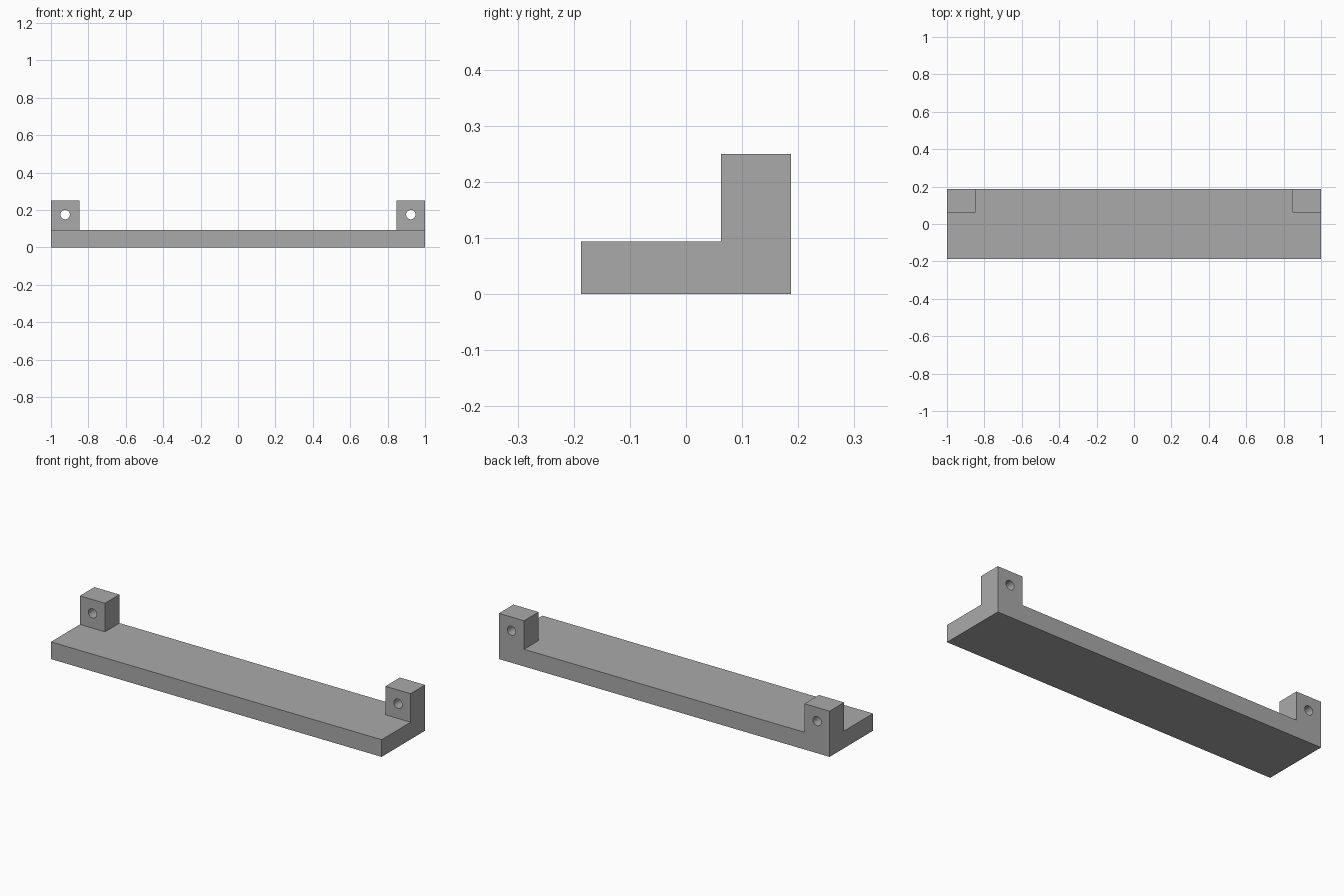
import bpy
import math

if "Cube" in bpy.data.objects:
    bpy.data.objects.remove(bpy.data.objects["Cube"], do_unlink=True)

LENGTH, DEPTH = 2.0, 0.375
BASE_H, LUG_TOP = 0.094, 0.25
LUG_W, LUG_D = 0.152, 0.125
HOLE_R, HOLE_Z = 0.025, 0.175

grey = bpy.data.materials.new("plain_grey")
grey.use_nodes = True
colour = (0.4, 0.4, 0.4, 1)
grey.diffuse_color = colour
grey.node_tree.nodes["Principled BSDF"].inputs["Base Color"].default_value = colour


def box(name, low, high):
    centre = [(a + b) / 2 for a, b in zip(low, high)]
    bpy.ops.mesh.primitive_cube_add(size=1, location=centre)
    ob = bpy.context.object
    ob.name = name
    ob.scale = [b - a for a, b in zip(low, high)]
    bpy.ops.object.transform_apply(location=True, rotation=False, scale=True)
    ob.data.materials.append(grey)
    return ob


def combine(target, tool, operation):
    mod = target.modifiers.new(operation.lower(), "BOOLEAN")
    mod.operation = operation
    mod.solver = "EXACT"
    mod.object = tool
    bpy.context.view_layer.objects.active = target
    bpy.ops.object.modifier_apply(modifier=mod.name)
    bpy.data.objects.remove(tool, do_unlink=True)


# Flat base bar
half, back = LENGTH / 2, DEPTH / 2
bracket = box("mounting_bracket", (-half, -back, 0), (half, back, BASE_H))

# Upright lugs at the rear corners, each drilled front to back
for side in (-1, 1):
    ends = sorted((side * half, side * (half - LUG_W)))
    lug = box("lug", (ends[0], back - LUG_D, 0), (ends[1], back, LUG_TOP))
    combine(bracket, lug, "UNION")
    bpy.ops.mesh.primitive_cylinder_add(
        vertices=32, radius=HOLE_R, depth=LUG_D * 2,
        location=(side * (half - LUG_W / 2), back - LUG_D / 2, HOLE_Z),
        rotation=(math.pi / 2, 0, 0))
    drill = bpy.context.object
    drill.name = "drill"
    drill.hide_render = True
    drill.data.materials.append(grey)
    combine(bracket, drill, "DIFFERENCE")

# Smooth hole walls, crisp block edges
bpy.ops.object.select_all(action="DESELECT")
bracket.select_set(True)
bpy.context.view_layer.objects.active = bracket
bpy.ops.object.shade_smooth_by_angle(angle=math.radians(30))
